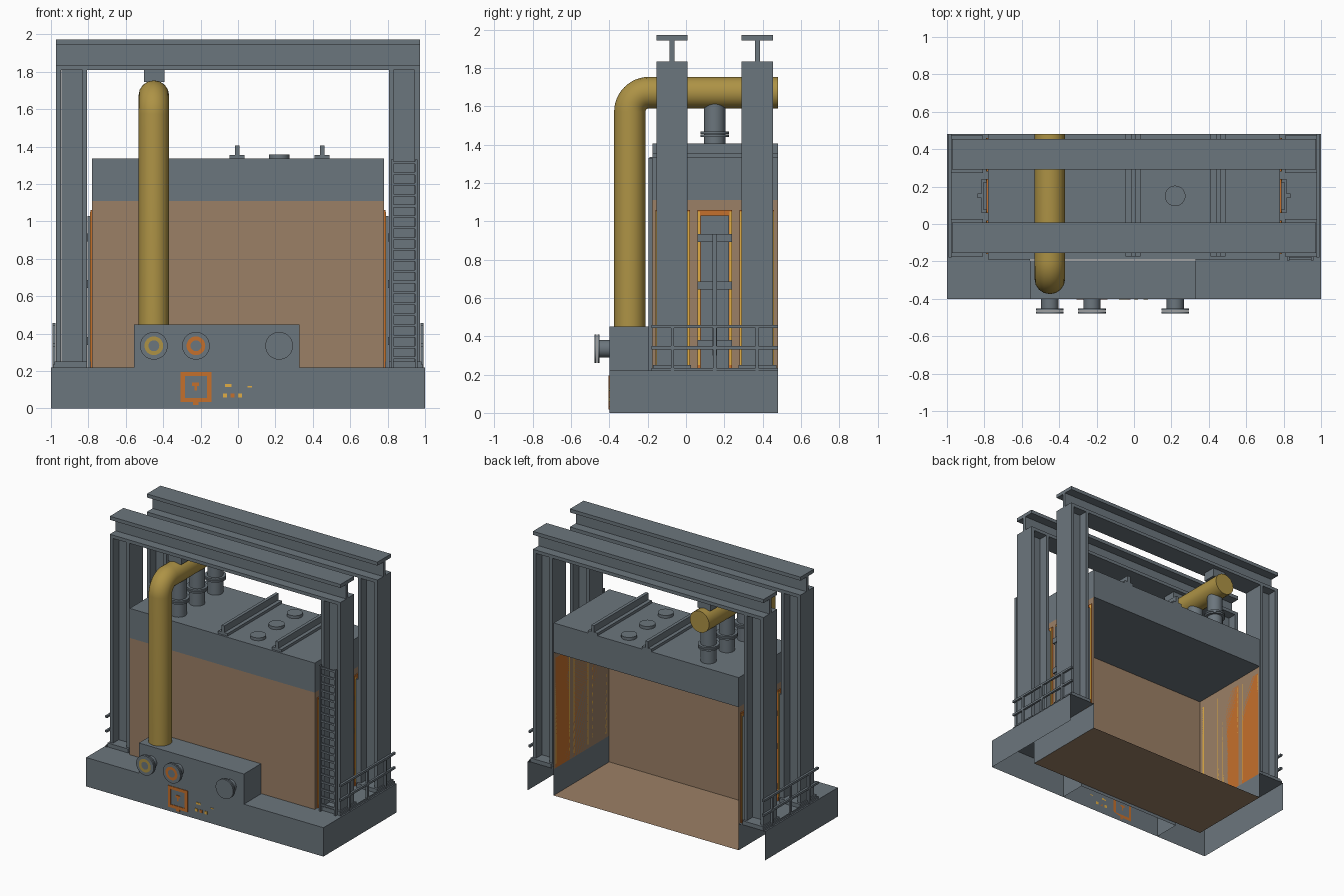
import bpy, bmesh, math
from mathutils import Matrix, Vector

cube = bpy.data.objects.get("Cube")
if cube:
    bpy.data.objects.remove(cube)


def material(name, rgb):
    m = bpy.data.materials.new(name)
    m.use_nodes = True
    m.diffuse_color = (*rgb, 1)
    m.node_tree.nodes["Principled BSDF"].inputs["Base Color"].default_value = (*rgb, 1)
    return m


GREY = material("steel grey", (0.148, 0.18, 0.205))
TAN = material("tan brick", (0.33, 0.215, 0.132))
YELLOW = material("pipe yellow", (0.42, 0.29, 0.06))
ORANGE = material("orange", (0.56, 0.16, 0.025))
AMBER = material("amber", (0.75, 0.42, 0.06))

AXES = {"x": Vector((1, 0, 0)), "y": Vector((0, 1, 0)), "z": Vector((0, 0, 1))}


def finish(name, bm, mats, smooth=False):
    mesh = bpy.data.meshes.new(name)
    bm.to_mesh(mesh)
    bm.free()
    for m in mats:
        mesh.materials.append(m)
    ob = bpy.data.objects.new(name, mesh)
    bpy.context.collection.objects.link(ob)
    if smooth:
        bpy.ops.object.select_all(action="DESELECT")
        ob.select_set(True)
        bpy.context.view_layer.objects.active = ob
        bpy.ops.object.shade_smooth_by_angle(angle=math.radians(40))
    return ob


def add_box(bm, xs, ys, zs, drop=""):
    """Box from ranges; drop lists open sides such as '+y -z'."""
    lo, hi = Vector((xs[0], ys[0], zs[0])), Vector((xs[1], ys[1], zs[1]))
    lo, hi = Vector(map(min, lo, hi)), Vector(map(max, lo, hi))
    mat = Matrix.Translation((lo + hi) / 2) @ Matrix.Diagonal((*(hi - lo), 1))
    verts = bmesh.ops.create_cube(bm, size=1, matrix=mat)["verts"]
    faces = {f for v in verts for f in v.link_faces}
    gone = []
    for d in drop.split():
        n = AXES[d[1]] * (1 if d[0] == "+" else -1)
        gone += [f for f in faces if f.normal.dot(n) > 0.9]
    bmesh.ops.delete(bm, geom=gone, context="FACES")


def boxes(name, mat, *items):
    bm = bmesh.new()
    for it in items:
        add_box(bm, *it)
    return finish(name, bm, [mat])


def tube(name, mat, axis, base, *steps):
    """Stack of cylinders (radius, start, end) along one axis."""
    bm = bmesh.new()
    rot = Vector((0, 0, 1)).rotation_difference(AXES[axis]).to_matrix().to_4x4()
    for r, a, b in steps:
        mid = Vector(base) + AXES[axis] * ((a + b) / 2)
        bmesh.ops.create_cone(bm, cap_ends=True, segments=32, radius1=r, radius2=r,
                              depth=abs(b - a), matrix=Matrix.Translation(mid) @ rot)
    return finish(name, bm, [mat], True)


def span(c, half):
    return (c - half, c + half)


FRONT, MID, BACK, DECK = -0.40, -0.19, 0.48, 0.22
BAYS = (-0.07, 0.15, 0.37)

# Hollow base, open underneath and at the back
boxes("base", GREY,
      ((-1, -0.555), (FRONT, MID), (0, DECK), "-z +y +x"),
      ((0.33, 1), (FRONT, MID), (0, DECK), "-z +y -x"),
      ((-1, -0.78), (MID, BACK), (0, DECK), "-z +y -y +x"),
      ((0.78, 1), (MID, BACK), (0, DECK), "-z +y -y -x"))
boxes("nozzle_console", GREY, ((-0.555, 0.33), (FRONT, -0.195), (0, 0.45), "-z"))

# Chamber shell, open at the back, with grey lower side walls
bm = bmesh.new()
add_box(bm, (-0.78, 0.78), (MID, BACK), (0.02, 1.11), "+y +z")
bmesh.ops.bisect_plane(bm, geom=bm.verts[:] + bm.edges[:] + bm.faces[:],
                       plane_co=(0, 0, DECK), plane_no=(0, 0, 1))
bm.normal_update()
for f in bm.faces:
    if abs(f.normal.x) > 0.9 and f.calc_center_median().z < DECK:
        f.material_index = 1
finish("chamber", bm, [TAN, GREY])
boxes("chamber_hood", GREY, ((-0.78, 0.78), (MID, BACK), (1.11, 1.335)))

# Roof ribs, inspection lids and riser stubs
for i, x in enumerate((-0.005, 0.45)):
    boxes(f"roof_rib_{i}", GREY,
          (span(x, 0.04), (-0.175, BACK), (1.335, 1.355)),
          (span(x, 0.012), (-0.175, BACK), (1.355, 1.405)))
for i, y in enumerate(BAYS):
    tube(f"roof_lid_{i}", GREY, "z", (0.22, y, 0), (0.055, 1.335, 1.357))
    tube(f"riser_{i}", GREY, "z", (-0.45, y, 0), (0.055, 1.335, 1.62),
         (0.075, 1.44, 1.452), (0.075, 1.456, 1.468))

# Main pipe with a rounded elbow
R, PY, PZ = 0.1, -0.293, 1.672
path = [(PY, 0.45)]
for k in range(13):
    a = math.pi - k * math.pi / 24
    path.append((PY + R + R * math.cos(a), PZ - R + R * math.sin(a)))
path.append((BACK, PZ))
curve = bpy.data.curves.new("main_pipe", "CURVE")
curve.dimensions = "3D"
curve.bevel_depth, curve.bevel_resolution, curve.use_fill_caps = 0.082, 6, True
spline = curve.splines.new("POLY")
spline.points.add(len(path) - 1)
for p, (y, z) in zip(spline.points, path):
    p.co = (-0.45, y, z, 1)
curve.materials.append(YELLOW)
pipe = bpy.data.objects.new("main_pipe", curve)
bpy.context.collection.objects.link(pipe)
bpy.ops.object.select_all(action="DESELECT")
pipe.select_set(True)
bpy.context.view_layer.objects.active = pipe
bpy.ops.object.convert(target="MESH")
bpy.ops.object.shade_smooth_by_angle(angle=math.radians(40))

# Steel gantries: two rows of I-columns carrying I-beams
for row, y in (("front", -0.073), ("back", 0.373)):
    wide = span(y, 0.082)
    boxes(f"{row}_beam", GREY,
          ((-0.972, 0.972), wide, (1.945, 1.972)),
          ((-0.972, 0.972), span(y, 0.012), (1.835, 1.945)),
          ((-0.972, 0.972), wide, (1.81, 1.835)))
    boxes(f"{row}_pipe_hanger", GREY, (span(-0.447, 0.055), span(y, 0.05), (1.745, 1.81)))
    for side, s in (("left", 1), ("right", -1)):
        boxes(f"{row}_{side}_column", GREY,
              ((s * 0.945, s * 0.972), wide, (DECK, 1.81)),
              ((s * 0.808, s * 0.832), wide, (DECK, 1.81)),
              ((s * 0.832, s * 0.945), span(y, 0.012), (DECK, 1.81)),
              ((s * 0.806, s * 0.98), span(y, 0.1), (DECK, 0.25)))

# Side doors with orange frames, cross bars and a locking rod
for side, s in (("left", 1), ("right", -1)):
    for i, y in enumerate(BAYS):
        tag = f"{side}_door_{i}"
        boxes(tag + "_frame", ORANGE, ((s * 0.78, s * 0.788), span(y, 0.09), (DECK, 1.06)))
        boxes(tag + "_trim", AMBER,
              ((s * 0.78, s * 0.791), span(y - 0.083, 0.006), (0.25, 1.05)),
              ((s * 0.78, s * 0.791), span(y + 0.083, 0.006), (0.25, 1.05)))
        boxes(tag, GREY, ((s * 0.788, s * 0.804), span(y, 0.075), (DECK, 1.03)))
        # rods stay clear of the columns
        if i == 1:
            boxes(tag + "_cross_bars", GREY,
                  *[((s * 0.788, s * 0.815), span(y, 0.09), span(z, 0.021))
                    for z in (0.36, 0.665, 0.913)])
            boxes(tag + "_rod", GREY,
                  ((s * 0.815, s * 0.838), span(y, 0.012), (0.3, 0.935)))

    # Side railing
    bars = [(span(s * 0.985, 0.008), (-0.18, BACK), span(z, 0.008)) for z in (0.34, 0.45)]
    posts = [(span(s * 0.985, 0.008), span(y, 0.008), (DECK, 0.45)) for y in (-0.07, 0.15, 0.37)]
    toe = [(span(s * 0.985, 0.004), (-0.18, BACK), (DECK, 0.235))]
    boxes(f"{side}_railing", GREY, *bars, *posts, *toe)

# Ladder on the front left column
rails = [(span(x, 0.007), (-0.195, -0.175), (DECK, 1.33)) for x in (0.825, 0.953)]
rungs = [((0.825, 0.953), (-0.192, -0.18), span(0.27 + 0.058 * k, 0.007)) for k in range(19)]
boxes("ladder", GREY, *rails, *rungs)


# Front nozzles, two with coloured rings
def ring(name, mat, x, z, y, outer, inner):
    bm = bmesh.new()
    n = 32
    loops = [[bm.verts.new((x + r * math.cos(2 * math.pi * k / n), y,
                            z + r * math.sin(2 * math.pi * k / n))) for k in range(n)]
             for r in (outer, inner)]
    for k in range(n):
        j = (k + 1) % n
        bm.faces.new((loops[0][k], loops[0][j], loops[1][j], loops[1][k]))
    finish(name, bm, [mat])


for name, x, mat in (("right", -0.45, YELLOW), ("middle", -0.225, ORANGE), ("left", 0.22, None)):
    tube(f"{name}_nozzle", GREY, "y", (x, 0, 0.335),
         (0.046, -0.46, FRONT), (0.074, -0.478, -0.467), (0.074, -0.463, -0.452))
    if mat:
        ring(f"{name}_nozzle_ring", mat, x, 0.335, -0.48, 0.05, 0.029)

# Warning plate and small indicator marks on the base front
PLATE = (-0.404, FRONT)
boxes("warning_frame", ORANGE,
      ((-0.307, -0.143), PLATE, (0.172, 0.195)),
      ((-0.307, -0.143), PLATE, (0.033, 0.056)),
      ((-0.307, -0.284), PLATE, (0.056, 0.172)),
      ((-0.166, -0.143), PLATE, (0.056, 0.172)),
      ((-0.24, -0.21), PLATE, (0.018, 0.033)))
boxes("warning_mark", ORANGE,
      ((-0.245, -0.208), PLATE, (0.12, 0.138)), ((-0.232, -0.22), PLATE, (0.095, 0.12)))
boxes("indicator_bars", AMBER,
      ((-0.07, -0.035), PLATE, (0.115, 0.13)), ((0.05, 0.075), PLATE, (0.113, 0.12)))
for i, (x, m) in enumerate(((-0.07, AMBER), (-0.03, ORANGE), (0.01, AMBER))):
    boxes(f"indicator_{i}", m, (span(x, 0.011), PLATE, span(0.07, 0.011)))
